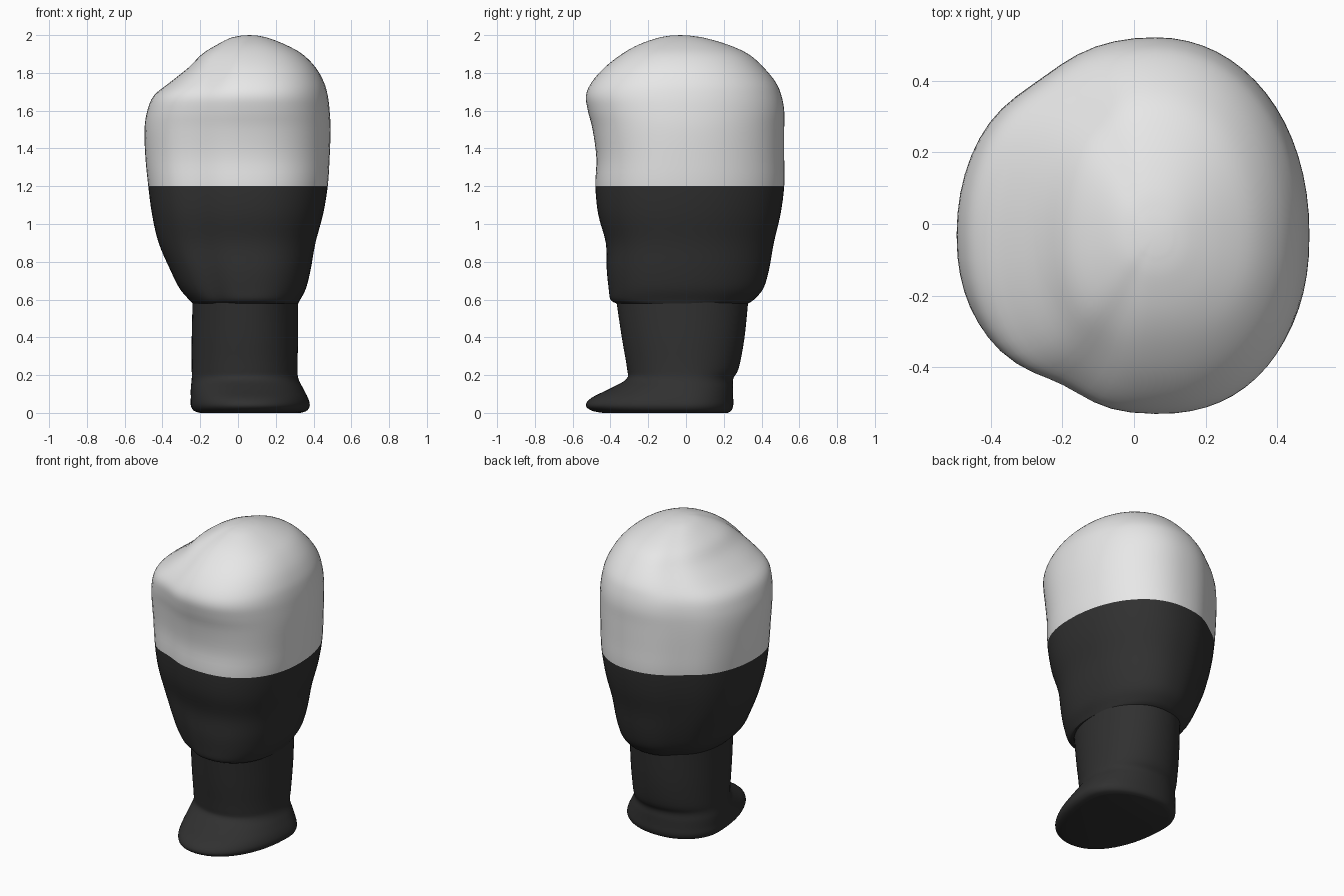
import bpy
import bmesh
from math import sin, cos, pi, exp, radians, copysign

cube = bpy.data.objects.get("Cube")
if cube:
    bpy.data.objects.remove(cube)

SIDES = 64
STEPS = 4


def make_material(name, colour):
    mat = bpy.data.materials.new(name)
    mat.use_nodes = True
    mat.diffuse_color = colour
    mat.node_tree.nodes["Principled BSDF"].inputs["Base Color"].default_value = colour
    return mat


light_grey = make_material("light grey", (0.8, 0.8, 0.8, 1))
charcoal = make_material("charcoal", (0.03, 0.03, 0.03, 1))


def refine(rows):
    """Catmull-Rom interpolation that still passes through every given row."""
    padded = [rows[0]] + rows + [rows[-1]]
    fine = []
    for a, b, c, d in zip(padded, padded[1:], padded[2:], padded[3:]):
        for s in range(STEPS):
            t = s / STEPS
            fine.append([
                q + 0.5 * t * (r - p + t * (2*p - 5*q + 4*r - w + t * (3*(q - r) + w - p)))
                for p, q, r, w in zip(a, b, c, d)])
    return fine + [rows[-1]]


def bump(angle, centre, width):
    return exp(-((angle - radians(centre)) / width) ** 2)


def section(row, centre, front_power, dents):
    """Four joined superellipse quadrants reaching the given extents."""
    z, right, left, front, back = row
    cx, cy = centre
    points = []
    for i in range(SIDES):
        angle = 2 * pi * i / SIDES
        c, s = cos(angle), sin(angle)
        power = front_power if s < 0 else 2.1
        x = copysign(abs(c) ** (2 / power), c)
        y = copysign(abs(s) ** (2 / power), s)
        scale = 1 - sum(depth * bump(angle, a, 0.25) for a, depth in dents)
        x *= scale * (left - cx if c > 0 else right + cx)
        y *= scale * (back - cy if s > 0 else front + cy)
        points.append((cx + x, cy + y, z))
    return points


def loft(name, rows, centre, front_power, dents=(), apex=None):
    bm = bmesh.new()
    rings = [[bm.verts.new(p) for p in section(r, centre, front_power, dents)]
             for r in refine(rows)]
    for low, high in zip(rings, rings[1:]):
        for i in range(SIDES):
            j = (i + 1) % SIDES
            bm.faces.new((low[i], low[j], high[j], high[i]))
    bm.faces.new(rings[0][::-1])
    if apex:
        tip = bm.verts.new(apex)
        for i in range(SIDES):
            bm.faces.new((rings[-1][i], rings[-1][(i + 1) % SIDES], tip))
    else:
        bm.faces.new(rings[-1])
    bmesh.ops.recalc_face_normals(bm, faces=bm.faces)

    # Dark below the straight colour line, light above it
    for face in bm.faces:
        face.material_index = int(face.calc_center_median().z < 1.2)
    mesh = bpy.data.meshes.new(name)
    bm.to_mesh(mesh)
    bm.free()
    mesh.materials.append(light_grey)
    mesh.materials.append(charcoal)
    obj = bpy.data.objects.new(name, mesh)
    bpy.context.collection.objects.link(obj)
    bpy.ops.object.select_all(action="DESELECT")
    obj.select_set(True)
    bpy.context.view_layer.objects.active = obj
    bpy.ops.object.shade_smooth_by_angle(angle=radians(50))
    return obj


# Head: height, then reach to right, left, front and back
head_rows = [
    (.58, .24, .32, .37, .33),
    (.6, .26, .33, .4, .36),
    (.66, .31, .36, .41, .41),
    (.76, .36, .385, .42, .44),
    (.9, .42, .41, .425, .465),
    (1.05, .455, .45, .465, .5),
    (1.2, .475, .475, .48, .52),
    (1.35, .49, .485, .475, .52),
    (1.5, .495, .49, .495, .52),
    (1.6, .48, .485, .52, .52),
    (1.68, .445, .475, .53, .505),
    (1.75, .36, .455, .5, .475),
    (1.83, .26, .41, .43, .41),
    (1.9, .19, .34, .34, .33),
    (1.95, .11, .25, .25, .22),
    (1.985, .04, .16, .15, .1),
    (1.997, -.015, .105, .085, .02),
]
loft("head", head_rows, (.06, -.03), 2.3,
     dents=((241, .06), (126, .035)), apex=(.06, -.03, 2))

# Neck flaring into a forward-reaching base
neck_rows = [
    (0, .2, .33, .44, .22),
    (.012, .235, .365, .5, .24),
    (.04, .25, .38, .53, .25),
    (.08, .25, .37, .5, .25),
    (.13, .25, .345, .4, .25),
    (.18, .245, .32, .315, .25),
    (.24, .245, .315, .313, .28),
    (.4, .245, .318, .34, .31),
    (.6, .24, .318, .37, .33),
]
loft("neck_and_base", neck_rows, (.05, 0), 2.1)
